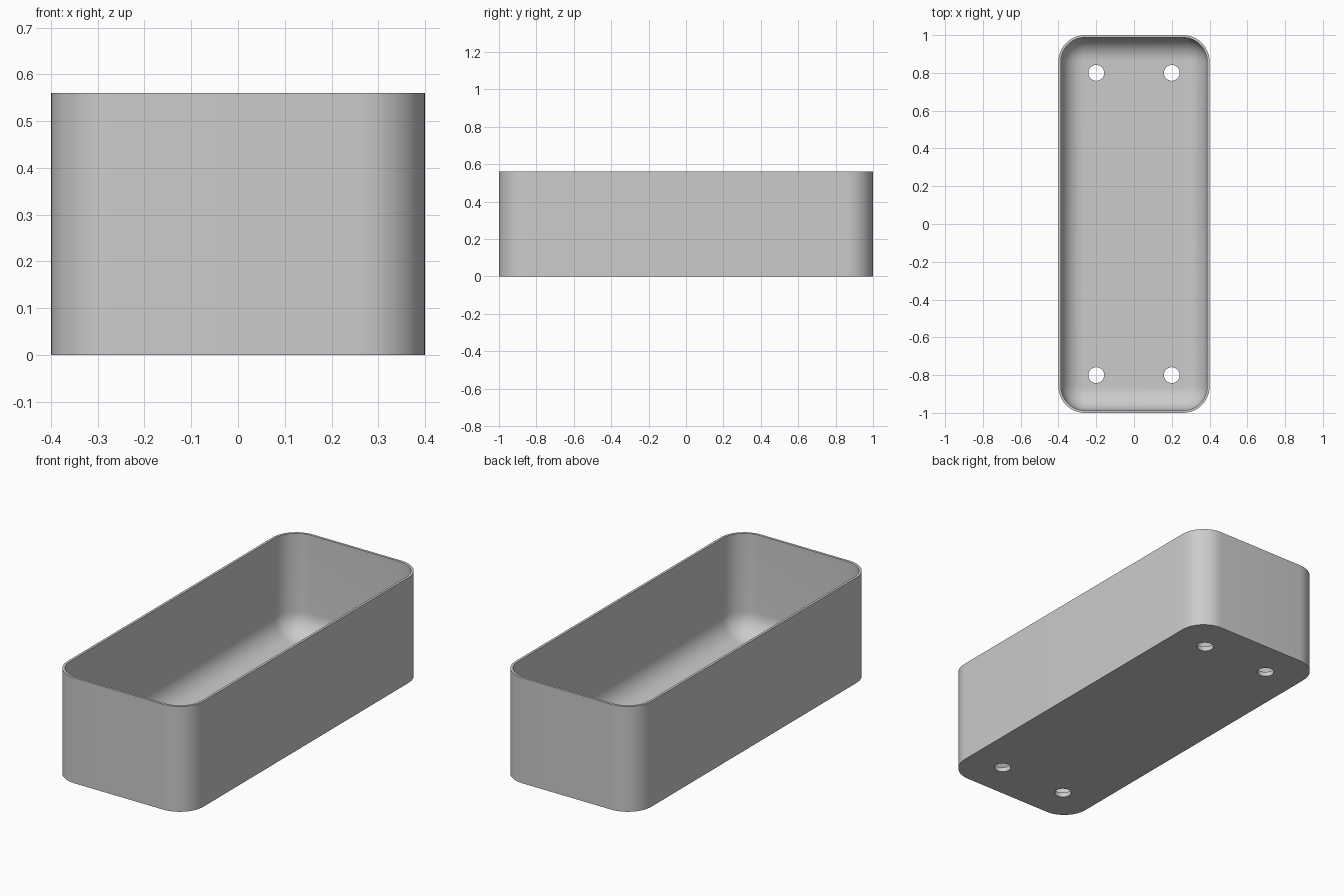
import bpy, bmesh, math

cube = bpy.data.objects.get("Cube")
if cube:
    bpy.data.objects.remove(cube, do_unlink=True)

HALF_X, HALF_Y, HEIGHT = 0.4, 1.0, 0.56
CORNER, WALL, FLOOR, FILLET = 0.14, 0.013, 0.025, 0.12
HOLE_RADIUS, HOLE_X, HOLE_Y = 0.042, 0.2, 0.8
STEPS = 12

grey = bpy.data.materials.new("plain grey")
grey.use_nodes = True
colour = (0.6, 0.6, 0.6, 1)
grey.diffuse_color = colour
grey.node_tree.nodes["Principled BSDF"].inputs["Base Color"].default_value = colour


def rounded_ring(bm, inset, z):
    """Rounded rectangle of vertices, moved inward by inset."""
    radius = CORNER - inset
    ring = []
    for quarter, (sx, sy) in enumerate([(1, 1), (-1, 1), (-1, -1), (1, -1)]):
        for i in range(STEPS + 1):
            a = math.pi / 2 * (quarter + i / STEPS)
            ring.append(bm.verts.new((sx * (HALF_X - CORNER) + radius * math.cos(a),
                                      sy * (HALF_Y - CORNER) + radius * math.sin(a), z)))
    return ring


# Wall section: outside, rim, inside, then the curve down to the floor
section = [(0, 0), (0, HEIGHT), (WALL, HEIGHT)]
for i in range(STEPS + 1):
    a = math.pi / 2 * i / STEPS
    section.append((WALL + FILLET * (1 - math.cos(a)),
                    FLOOR + FILLET * (1 - math.sin(a))))

# Open tray
bm = bmesh.new()
rings = [rounded_ring(bm, *point) for point in section]
for low, high in zip(rings, rings[1:]):
    for i in range(len(low)):
        j = (i + 1) % len(low)
        bm.faces.new((low[i], low[j], high[j], high[i]))
bm.faces.new(rings[0][::-1])
bm.faces.new(rings[-1])
bmesh.ops.recalc_face_normals(bm, faces=bm.faces)
mesh = bpy.data.meshes.new("tray")
bm.to_mesh(mesh)
bm.free()
mesh.materials.append(grey)
tray = bpy.data.objects.new("tray", mesh)
bpy.context.collection.objects.link(tray)

# Four drain holes through the floor
for sx in (-1, 1):
    for sy in (-1, 1):
        bpy.ops.mesh.primitive_cylinder_add(vertices=32, radius=HOLE_RADIUS, depth=0.2,
                                            location=(sx * HOLE_X, sy * HOLE_Y, 0))
        cutter = bpy.context.object
        cutter.name = "drain_hole_cutter"
        cutter.hide_render = True
        cutter.data.materials.append(grey)
        bpy.ops.object.select_all(action="DESELECT")
        bpy.context.view_layer.objects.active = tray
        tray.select_set(True)
        cut = tray.modifiers.new("drain_hole", "BOOLEAN")
        cut.operation = "DIFFERENCE"
        cut.solver = "EXACT"
        cut.object = cutter
        bpy.ops.object.modifier_apply(modifier=cut.name)
        bpy.data.objects.remove(cutter, do_unlink=True)

bpy.ops.object.shade_smooth_by_angle(angle=math.radians(30))
